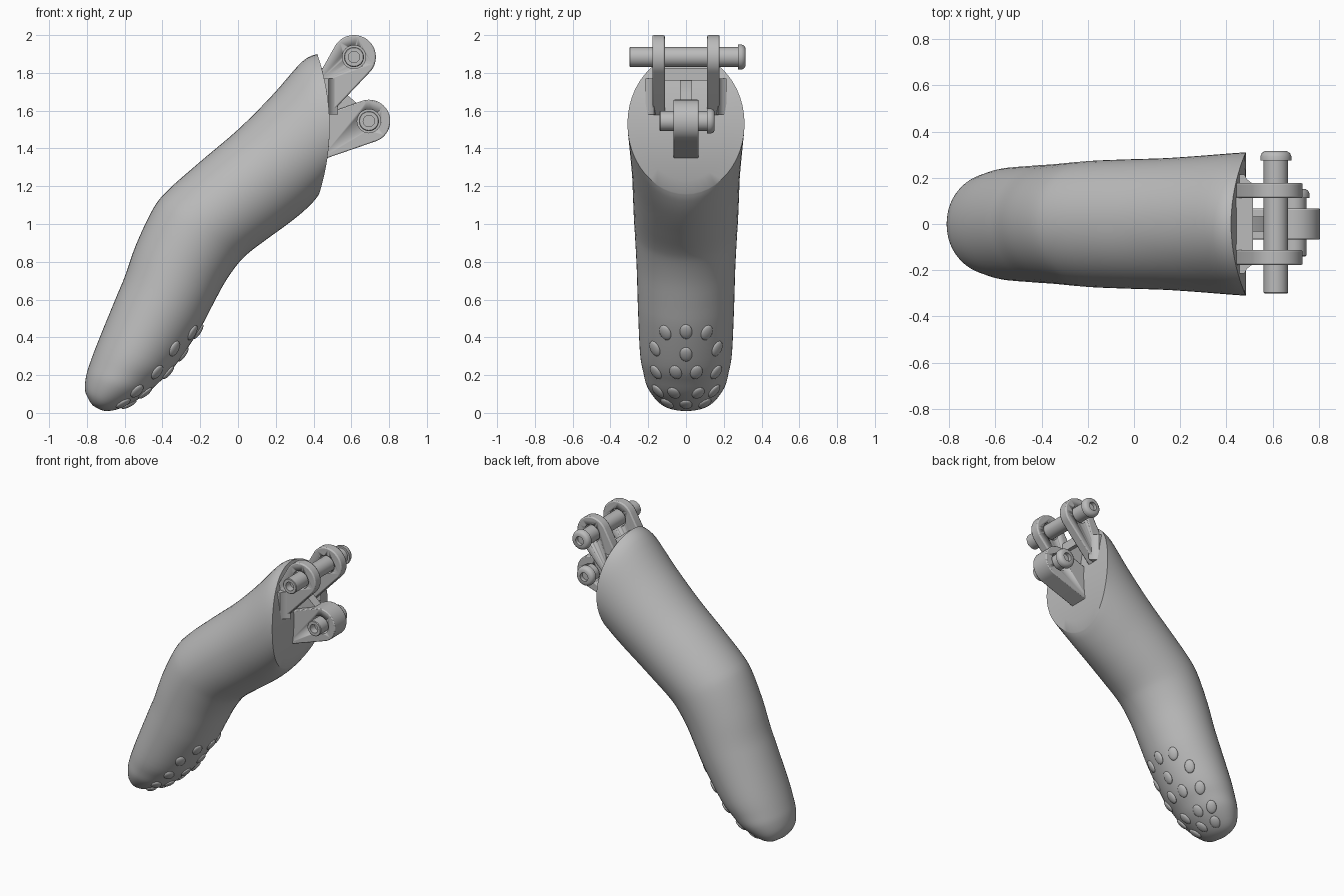
import bpy, bmesh, math
from mathutils import Vector, Matrix
from mathutils.bvhtree import BVHTree

if "Cube" in bpy.data.objects:
    bpy.data.objects.remove(bpy.data.objects["Cube"])

grey = bpy.data.materials.new("plain_grey")
grey.use_nodes = True
grey.diffuse_color = (0.5, 0.5, 0.5, 1)
grey.node_tree.nodes["Principled BSDF"].inputs["Base Color"].default_value = (0.5, 0.5, 0.5, 1)


def finish(name, bm, angle=35):
    bmesh.ops.recalc_face_normals(bm, faces=bm.faces)
    mesh = bpy.data.meshes.new(name)
    bm.to_mesh(mesh)
    bm.free()
    mesh.materials.append(grey)
    obj = bpy.data.objects.new(name, mesh)
    bpy.context.collection.objects.link(obj)
    bpy.ops.object.select_all(action='DESELECT')
    obj.select_set(True)
    bpy.context.view_layer.objects.active = obj
    bpy.ops.object.shade_smooth_by_angle(angle=math.radians(angle))
    return obj


def skin(bm, rings, close_ends=True):
    """Bridge equal rings of points and fan the ends shut."""
    loops = [[bm.verts.new(p) for p in ring] for ring in rings]
    n = len(loops[0])
    for a, b in zip(loops, loops[1:]):
        for i in range(n):
            bm.faces.new((a[i], a[(i + 1) % n], b[(i + 1) % n], b[i]))
    if close_ends:
        bm.faces.new(loops[0])
        bm.faces.new(loops[-1])


# Finger sleeve sections: back x, z, pad x, z, half width, bow
SECTIONS = [
    (-.77, .04, -.745, .025, .025, 0), (-.79, .07, -.70, .01, .10, 0),
    (-.81, .12, -.62, .025, .155, 0), (-.805, .19, -.50, .09, .205, 0),
    (-.785, .26, -.42, .16, .225, 0), (-.74, .38, -.34, .24, .243, 0),
    (-.65, .60, -.21, .43, .253, 0), (-.60, .72, -.14, .56, .257, 0),
    (-.54, .89, -.07, .69, .262, 0), (-.45, 1.08, 0, .79, .27, 0),
    (-.37, 1.18, .06, .85, .275, 0), (-.20, 1.33, .16, .925, .28, 0),
    (0, 1.50, .27, 1.005, .285, 0), (.18, 1.68, .35, 1.07, .295, .02),
    (.34, 1.86, .405, 1.125, .306, .05), (.42, 1.90, .43, 1.16, .31, .06),
]
SIDES = 48


def blend(a, b, c, d, t):
    return tuple(0.5 * (2 * q + (r - p) * t + (2 * p - 5 * q + 4 * r - s) * t * t
                        + (3 * q - p - 3 * r + s) * t ** 3)
                 for p, q, r, s in zip(a, b, c, d))


def ring_points(sec, rho=1.0):
    bx, bz, px, pz, w, bow = sec
    pts = []
    for i in range(SIDES):
        t = math.tau * i / SIDES
        c, s = rho * math.cos(t), rho * math.sin(t)
        pts.append(((bx + px) / 2 + c * (bx - px) / 2 + bow * (1 - c * c),
                    w * s, (bz + pz) / 2 + c * (bz - pz) / 2))
    return pts


rings = [ring_points(SECTIONS[0], 0.4)]
last = len(SECTIONS) - 1
for k in range(last):
    four = [SECTIONS[min(max(k + j, 0), last)] for j in (-1, 0, 1, 2)]
    rings += [ring_points(blend(*four, t / 4)) for t in range(4)]
rings += [ring_points(SECTIONS[-1], rho) for rho in (1, .8, .6, .4, .2, .02)]
bm = bmesh.new()
skin(bm, rings)
bmesh.ops.recalc_face_normals(bm, faces=bm.faces)
surface = BVHTree.FromBMesh(bm)
finish("finger_sleeve", bm)

# Oval grip bumps laid on the pad: half spread y, height z
BUMPS = [(0, .43), (.11, .425), (0, .31), (.165, .34), (.055, .215),
         (.16, .215), (.065, .105), (.15, .115), (0, .045), (.1, .05)]
bm = bmesh.new()
for y0, z in BUMPS:
    for y in {y0, -y0}:
        hit, normal, _, _ = surface.ray_cast(Vector((2, y, z)), Vector((-1, 0, 0)))
        if hit is None:
            continue
        if normal.x < 0:
            normal = -normal
        along = Vector((.5, y * 2.5, 1))
        along = (along - normal * along.dot(normal)).normalized()
        side = along.cross(normal)
        rot = Matrix((side, along, normal)).transposed().to_4x4()
        bmesh.ops.create_uvsphere(
            bm, u_segments=20, v_segments=12, radius=1,
            matrix=Matrix.Translation(hit) @ rot @ Matrix.Diagonal((.033, .045, .014, 1)))
finish("grip_bumps", bm, 60)


def prism(name, outline, lo, hi, axis='y', bevel=0):
    """Extrude an outline in x, z along y, or one in x, y along z."""
    bm = bmesh.new()
    put = (lambda u, v, h: (u, h, v)) if axis == 'y' else (lambda u, v, h: (u, v, h))
    skin(bm, [[put(u, v, h) for u, v in outline] for h in (lo, hi)])
    obj = finish(name, bm)
    if bevel:
        mod = obj.modifiers.new("soft_edges", 'BEVEL')
        mod.width, mod.segments = bevel, 2
        mod.limit_method, mod.angle_limit = 'ANGLE', math.radians(40)
    return obj


def lug(cx, cz, r, start, end, base):
    """Round eye from start to end degrees, joined to base points."""
    arc = [math.radians(start + (end - start) * i / 32) for i in range(33)]
    return [(cx + r * math.cos(a), cz + r * math.sin(a)) for a in arc] + base


def lathe(name, profile, cx, cz):
    bm = bmesh.new()
    skin(bm, [[(cx + r * math.cos(math.tau * i / 40), y, cz + r * math.sin(math.tau * i / 40))
               for i in range(40)] for r, y in profile])
    return finish(name, bm)


def pin(name, cx, cz, y0, y1):
    r, head, hole = .053, .067, .03
    return lathe(name, [(.002, y0 + .05), (hole, y0 + .05), (hole, y0), (r - .004, y0),
                        (r, y0 + .004), (r, y1 - .04), (head, y1 - .04), (head, y1 - .022),
                        (head - .006, y1 - .008), (head - .018, y1), (hole, y1),
                        (hole, y1 - .025), (.002, y1 - .025)], cx, cz)


def bore(obj, cx, cz):
    """Clearance hole around a pin."""
    cutter = lathe(obj.name + "_cutter", [(.062, -.5), (.062, .5)], cx, cz)
    cutter.hide_render = True
    cutter.hide_set(True)
    cutter.display_type = 'WIRE'
    mod = obj.modifiers.new("pin_hole", 'BOOLEAN')
    mod.operation, mod.object, mod.solver = 'DIFFERENCE', cutter, 'EXACT'


# Upper fork: two arms with flared feet and a crossbar
UP, LOW = (.614, 1.884), (.693, 1.545)
arm = lug(*UP, .116, -45, 152, [(.40, 1.74), (.40, 1.49)])
foot = [(.43, .15), (.53, .17), (.505, .18), (.488, .195), (.478, .215), (.43, .215)]
for label, s in (("left", 1), ("right", -1)):
    lo, hi = sorted((.112 * s, .178 * s))
    bore(prism(label + "_arm", arm, lo, hi, bevel=.008), *UP)
    prism(label + "_arm_foot", [(x, y * s) for x, y in foot], 1.58, 1.77, axis='z')
prism("crossbar", [(.42, 1.76), (.515, 1.76), (.515, 1.825), (.42, 1.825)], -.115, .115)

# Lower lug with its upright web
bore(prism("lower_lug", lug(*LOW, .113, -71, 107, [(.43, 1.57), (.43, 1.335)]),
           -.067, .067, bevel=.006), *LOW)
prism("lug_web", [(.43, 1.78), (.49, 1.76), (.57, 1.69), (.635, 1.635), (.60, 1.58), (.43, 1.5)],
      -.032, .032)

# Hinge pins
pin("upper_pin", *UP, -.30, .315)
pin("lower_pin", *LOW, -.14, .152)
